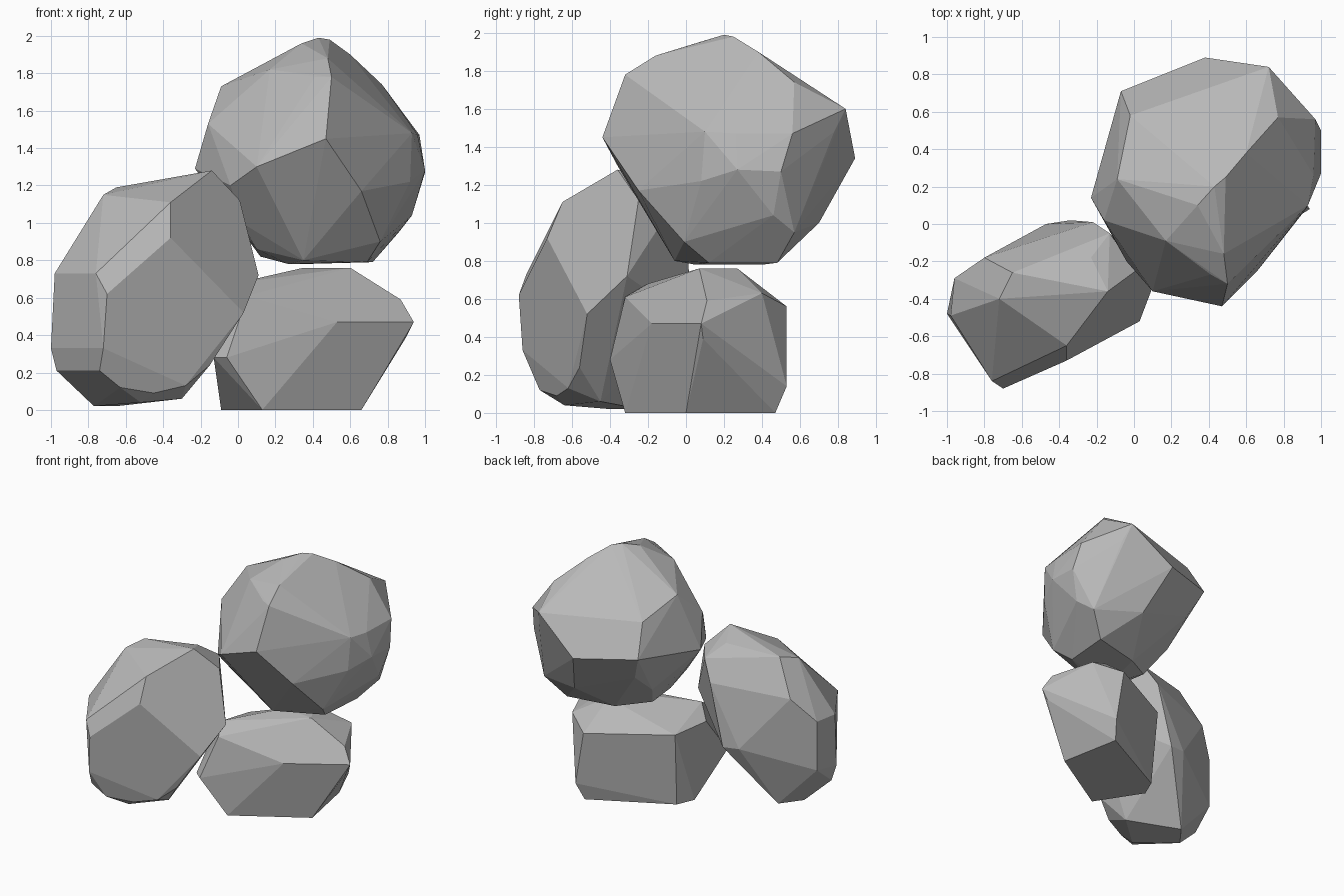
import bpy
import bmesh
from math import radians

# Remove the default object
default_cube = bpy.data.objects.get("Cube")
if default_cube:
    bpy.data.objects.remove(default_cube, do_unlink=True)


def make_material(name, colour):
    material = bpy.data.materials.new(name)
    material.use_nodes = True
    material.diffuse_color = colour
    shader = next(node for node in material.node_tree.nodes
                  if node.type == "BSDF_PRINCIPLED")
    shader.inputs["Base Color"].default_value = colour
    shader.inputs["Roughness"].default_value = 0.9
    return material


def make_boulder(name, corners, material, merge_angle):
    """Wrap the chipped corners in a convex stone and merge nearly flat facets."""
    mesh = bpy.data.meshes.new(name)
    bm = bmesh.new()
    for corner in corners:
        bm.verts.new(corner)
    hull = bmesh.ops.convex_hull(bm, input=bm.verts[:])
    leftovers = set(hull["geom_interior"]) | set(hull["geom_unused"])
    bmesh.ops.delete(bm, geom=[item for item in leftovers
                               if isinstance(item, bmesh.types.BMVert)],
                     context="VERTS")
    bmesh.ops.dissolve_limit(bm, angle_limit=radians(merge_angle),
                             verts=bm.verts[:], edges=bm.edges[:])
    bmesh.ops.recalc_face_normals(bm, faces=bm.faces[:])
    for face in bm.faces:
        face.smooth = False
    bm.to_mesh(mesh)
    bm.free()
    mesh.materials.append(material)
    boulder = bpy.data.objects.new(name, mesh)
    bpy.context.scene.collection.objects.link(boulder)
    return boulder


stone_grey = make_material("stone grey", (0.48, 0.48, 0.48, 1))

# Low wedge-shaped stone: base ring, waist, then sloping top
base_corners = [
    (-.09, .02, 0), (.13, -.32, 0), (.66, 0, 0), (.57, .47, 0), (-.03, .16, 0),
    (-.06, -.4, .28), (-.13, -.34, .28), (.61, .53, .14), (.9, .09, .39),
    (.53, -.18, .47), (.94, .08, .47), (.54, .53, .56), (.87, .11, .59),
    (.05, -.32, .61), (-.11, -.1, .59), (.73, .4, .63), (-.05, .21, .58),
    (0, -.2, .68), (.6, .07, .76), (.35, .1, .76), (.5, .27, .76),
]

# Upright leaning stone: underside, broad front facet, then crown
leaning_corners = [
    (-.65, -.24, .02), (-.77, -.4, .02), (-.52, -.64, .04), (-.3, -.45, .06),
    (-.97, -.46, .21), (-.74, -.8, .21), (-.96, -.29, .35), (-1, -.48, .33),
    (-.72, -.86, .33), (-.63, -.77, .12), (-.45, -.68, .09),
    (-.28, -.62, .13), (-.15, -.56, .24), (.03, -.52, .52),
    (-.64, -.09, .49), (-.47, 0, .5), (-.34, .02, .49), (.11, -.31, .72),
    (-.7, -.88, .62), (-.98, -.49, .73), (-.76, -.84, .73),
    (-.96, -.29, .74), (-.36, -.73, .92), (-.8, -.18, .92),
    (-.22, .01, .97), (-.13, -.05, 1.12),
    (-.61, -.54, 1.04), (-.36, -.65, 1.11), (-.42, -.58, 1.13),
    (-.72, -.4, 1.15), (-.65, -.26, 1.19), (.01, -.25, 1.12),
    (-.23, -.18, 1.22), (-.14, -.36, 1.28),
]

# Large rounded stone: underside, wide middle, then peak
top_corners = [
    (.27, .05, .78), (.35, -.06, .8), (.69, .12, .79), (.72, .48, .79),
    (.35, .4, .78), (.12, .25, .82), (.1, .05, .86), (.76, -.01, .9),
    (.86, .57, .95), (.02, -.05, 1), (.02, .4, 1), (.93, .46, 1.04),
    (.66, -.25, 1.17), (-.04, -.2, 1.2), (.5, .7, 1), (.02, .62, 1.18),
    (.1, -.36, 1.3), (-.23, .14, 1.29), (.92, .08, 1.22), (1, .27, 1.28),
    (1, .5, 1.27), (.38, .89, 1.34), (-.07, .71, 1.38), (.47, -.44, 1.45),
    (.97, .56, 1.47), (.93, .1, 1.48), (.96, .26, 1.47), (.72, .84, 1.6),
    (.76, .78, 1.48), (-.16, .02, 1.53), (-.02, .58, 1.62), (.77, .57, 1.74),
    (-.09, .24, 1.73), (.5, -.32, 1.78), (.41, -.27, 1.78), (.17, -.09, 1.82),
    (.48, -.16, 1.88), (.6, .38, 1.9), (.34, .1, 1.96), (.43, .2, 1.99),
    (.49, .25, 1.98),
]

make_boulder("base_boulder", base_corners, stone_grey, 8)
make_boulder("leaning_boulder", leaning_corners, stone_grey, 8)
make_boulder("top_boulder", top_corners, stone_grey, 3)
